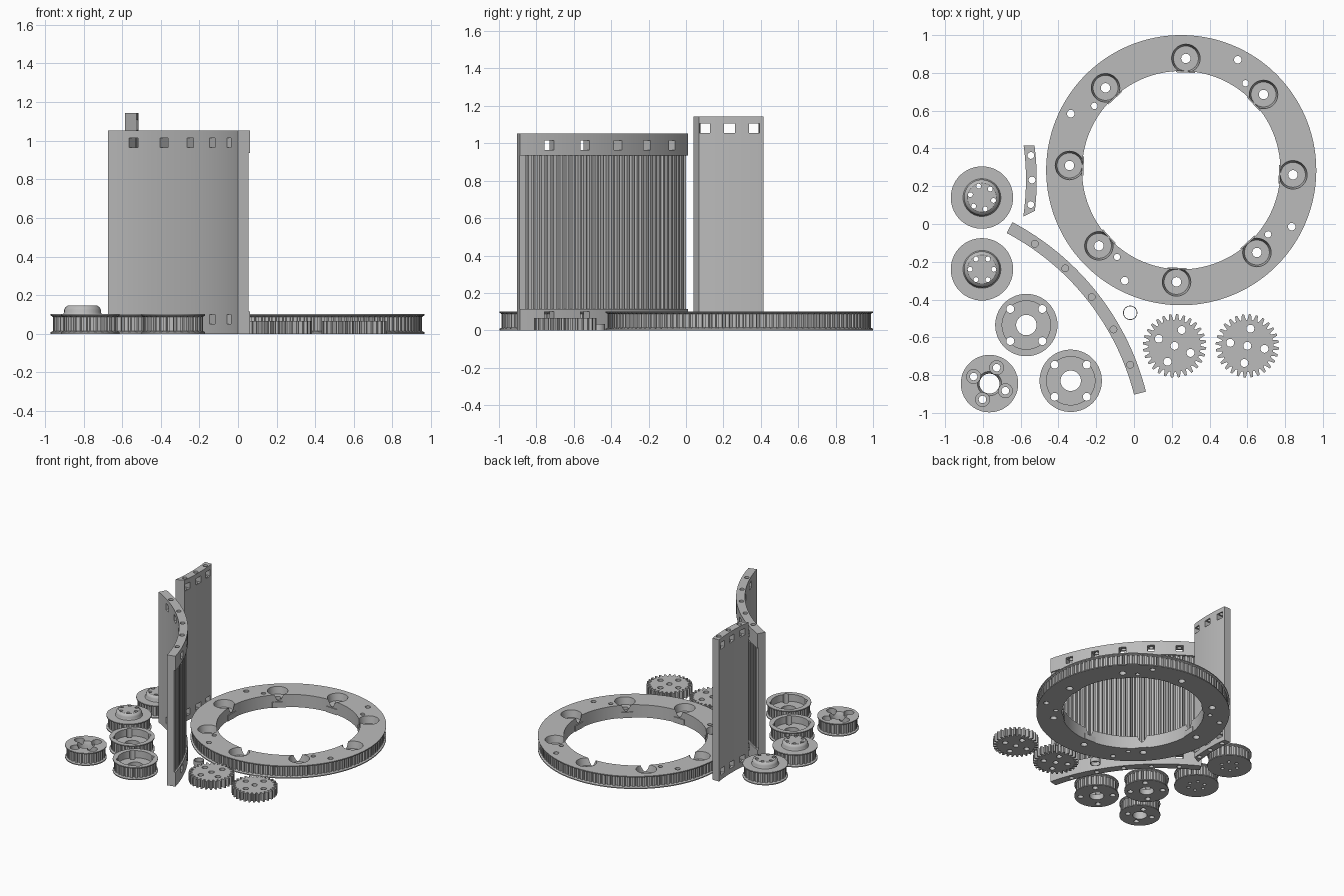
import bpy, bmesh
from math import sin, cos, pi, radians, atan2, hypot
from mathutils import Matrix, Vector

cube = bpy.data.objects.get("Cube")
if cube:
    bpy.data.objects.remove(cube, do_unlink=True)

grey = bpy.data.materials.new("plain grey")
grey.use_nodes = True
grey.diffuse_color = (0.5, 0.5, 0.5, 1)
grey.node_tree.nodes["Principled BSDF"].inputs["Base Color"].default_value = (0.5, 0.5, 0.5, 1)


def polar(c, r, a):
    return c[0] + r * cos(a), c[1] + r * sin(a)


def add_object(name, bm):
    bmesh.ops.recalc_face_normals(bm, faces=bm.faces[:])
    mesh = bpy.data.meshes.new(name)
    bm.to_mesh(mesh)
    bm.free()
    obj = bpy.data.objects.new(name, mesh)
    bpy.context.collection.objects.link(obj)
    mesh.materials.append(grey)
    return obj


def loft(name, sections):
    """Solid through (outline, height) sections with equal point counts."""
    bm = bmesh.new()
    rows = [[bm.verts.new((x, y, z)) for x, y in pts] for pts, z in sections]
    n = len(rows[0])
    for low, high in zip(rows, rows[1:]):
        for i in range(n):
            j = (i + 1) % n
            bm.faces.new((low[i], low[j], high[j], high[i]))
    bm.faces.new(rows[0][::-1])
    bm.faces.new(rows[-1])
    return add_object(name, bm)


def cone(c, r1, r2, z0, z1, sides=24):
    def add(bm):
        bmesh.ops.create_cone(bm, cap_ends=True, segments=sides, radius1=r1, radius2=r2,
                              depth=z1 - z0,
                              matrix=Matrix.Translation((c[0], c[1], (z0 + z1) / 2)))
    return add


def hole(c, r, z0=-0.1, z1=2, sides=24):
    return cone(c, r, r, z0, z1, sides)


def box(c, angle, size, z):
    def add(bm):
        m = Matrix.Translation((c[0], c[1], z)) @ Matrix.Rotation(angle, 4, 'Z')
        bmesh.ops.create_cube(bm, size=1, matrix=m @ Matrix.Diagonal((*size, 1)))
    return add


def cut(obj, *groups):
    """Subtract each group of shapes, then bake the result."""
    helpers = []
    for group in groups:
        bm = bmesh.new()
        for add in group:
            add(bm)
        cutter = add_object("cutter", bm)
        cutter.hide_render = True
        helpers.append(cutter)
        mod = obj.modifiers.new("cut", 'BOOLEAN')
        mod.operation, mod.solver, mod.object = 'DIFFERENCE', 'EXACT', cutter
    dg = bpy.context.evaluated_depsgraph_get()
    baked = bpy.data.meshes.new_from_object(obj.evaluated_get(dg))
    obj.modifiers.clear()
    obj.data = baked
    for h in helpers:
        bpy.data.objects.remove(h, do_unlink=True)


def around(c, r, count, start):
    return [polar(c, r, radians(start) + 2 * pi * i / count) for i in range(count)]


def toothed(c, teeth, profile):
    """Closed outline repeating a (fraction, radius) tooth profile."""
    return [polar(c, r, 2 * pi * (i + f) / teeth) for i in range(teeth) for f, r in profile]


def belt_wheel(name, c, teeth, rim, land, root, hub=()):
    fr = (0, 0.5, 0.6, 0.9)
    belt = toothed(c, teeth, list(zip(fr, (land, land, root, root))))

    def disc(r):
        return toothed(c, teeth, [(f, r) for f in fr])
    layers = [(disc(rim), 0), (disc(rim), 0.008), (belt, 0.014), (belt, 0.088),
              (disc(rim), 0.094), (disc(rim), 0.102)]
    return loft(name, layers + [(disc(r), z) for r, z in hub])


# Large toothed ring with pockets, pads and bolt holes
rc = (0.25, 0.285)
ring = belt_wheel("large_ring", rc, 120, 0.715, 0.704, 0.692)
cut(ring,
    [hole(rc, 0.525, sides=128)],
    [cone(p, 0.066, 0.077, 0.045, 0.11, 40) for p in around(rc, 0.592, 8, 87.6)],
    [hole(p, 0.025) for p in around(rc, 0.592, 8, 87.6)]
    + [hole(p, 0.02) for p in around(rc, 0.657, 4, 62.9)]
    + [hole(p, 0.017) for p in around(rc, 0.572, 4, 53.5)])
bm = bmesh.new()
for p in around(rc, 0.533, 8, 87.6):
    box(p, atan2(p[1] - rc[1], p[0] - rc[0]), (0.032, 0.1, 0.046), 0.023)(bm)
pads = add_object("ring_pads", bm)

# Two pulleys with raised hubs
dome = ((0.1, 0.102), (0.095, 0.112), (0.095, 0.125), (0.088, 0.138), (0.076, 0.146))
for i, (c, start) in enumerate((((-0.805, 0.14), 46), ((-0.805, -0.24), 0))):
    wheel = belt_wheel(f"hub_pulley_{i + 1}", c, 26, 0.165, 0.154, 0.142, dome)
    cut(wheel, [hole(p, 0.013, sides=16) for p in around(c, 0.063, 6, start)])

# Two cup pulleys
for i, c in enumerate(((-0.57, -0.535), (-0.335, -0.83))):
    wheel = belt_wheel(f"cup_pulley_{i + 1}", c, 26, 0.165, 0.154, 0.142)
    cut(wheel, [hole(c, 0.128, 0.045, 0.2, 64)],
        [hole(c, 0.054, sides=40)] + [hole(p, 0.021) for p in around(c, 0.12, 4, 45)])

# Small pulley with counterbored holes
c = (-0.765, -0.845)
wheel = belt_wheel("bored_pulley", c, 24, 0.152, 0.142, 0.13)
bolts = around(c, 0.092, 4, 66)
cut(wheel, [hole(p, 0.037, 0.055, 0.2) for p in bolts],
    [hole(p, 0.02) for p in bolts] + [hole(c, 0.053, sides=40)],
    [cone(c, 0.05, 0.068, 0.07, 0.11, 40)])

# Two spur gears
for i, (x, start) in enumerate(((0.215, 66), (0.6, 80))):
    c = (x, -0.645)
    teeth = toothed(c, 28, ((0, 0.138), (0.25, 0.138), (0.47, 0.168), (0.78, 0.168)))
    gear = loft(f"spur_gear_{i + 1}", [(teeth, 0), (teeth, 0.066)])
    cut(gear, [hole(p, 0.021) for p in [c] + around(c, 0.092, 4, start)])

# Thin spacer tube
c = (-0.02, -0.47)
rim = around(c, 0.038, 40, 0)
tube = loft("spacer_tube", [(rim, 0), (rim, 0.035)])
cut(tube, [hole(c, 0.034, sides=40)])


def arc(c, r, a0, a1, n):
    return [polar(c, r, radians(a0 + (a1 - a0) * i / n)) for i in range(n + 1)]


# Tall curved wall with a ribbed outer face
wc, a0, a1, ribs = (-1.3, -1.235), 14.3, 62.2, 32
inner = arc(wc, 1.342, a1, a0, 48)
step = (a1 - a0 - 1.2) / ribs
marks = [(a0 + 0.6 + step * (i + f), r) for i in range(ribs)
         for f, r in ((0, 1.397), (0.5, 1.397), (0.6, 1.38), (0.9, 1.38))]
marks = [(a0, 1.397)] + marks + [(a1, 1.397)]
ribbed = [polar(wc, r, radians(a)) for a, r in marks] + inner
plain = [polar(wc, 1.407, radians(a)) for a, r in marks] + inner
wall = loft("ribbed_wall", [(plain, 0), (plain, 0.115), (ribbed, 0.115),
                            (ribbed, 0.935), (plain, 0.935), (plain, 1.052)])
angles = [radians(38.25 + 8.65 * k) for k in range(-2, 3)]
cut(wall,
    [box(polar(wc, 1.372, a), a, (0.2, 0.055, 0.05), z) for a in angles for z in (0.075, 0.99)],
    [hole(polar(wc, 1.37, a), 0.018, z0, z1, 20)
     for a in angles for z0, z1 in ((-0.1, 0.08), (0.98, 1.2))])

# Short curved wall with one slanted end
sc = (-1.91, 0.235)
outline = arc(sc, 1.395, -6.8, 7.4, 16) + arc(sc, 1.338, 7.7, -8.4, 16)
panel = loft("plain_wall", [(outline, 0), (outline, 1.142)])
angles = [radians(k * 5.45 - 0.1) for k in (-1, 0, 1)]
cut(panel,
    [box(polar(sc, 1.37, a), a, (0.2, 0.058, 0.052), z) for a in angles for z in (0.065, 1.08)],
    [hole(polar(sc, 1.37, a), 0.018, sides=20) for a in angles])

# Smooth round surfaces while keeping edges crisp
bpy.ops.object.select_all(action='DESELECT')
for obj in bpy.context.scene.objects:
    if obj.type == 'MESH':
        obj.select_set(True)
        bpy.context.view_layer.objects.active = obj
bpy.ops.object.shade_smooth_by_angle(angle=radians(30))
